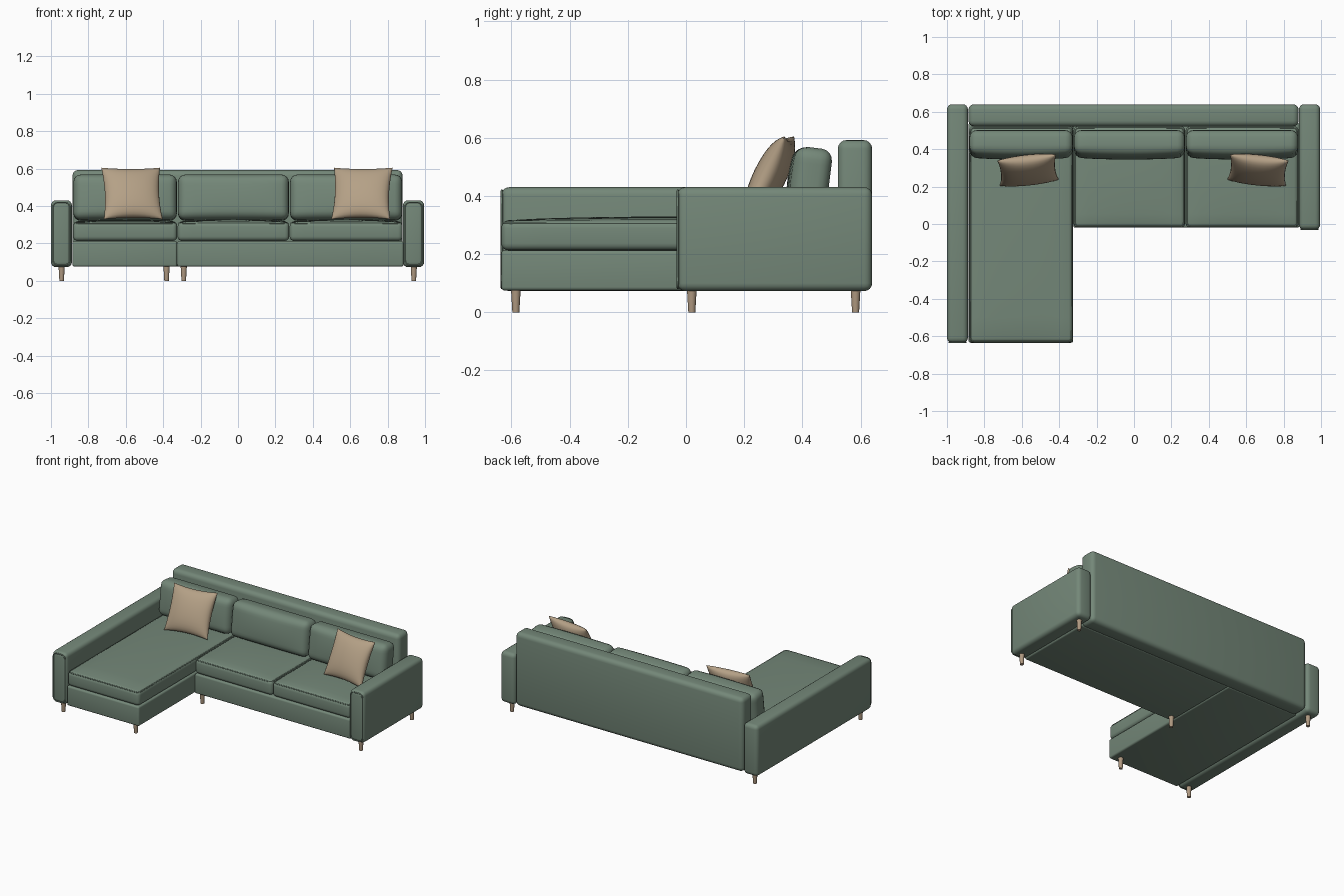
import bpy, bmesh, math
from mathutils import Vector, Matrix

if "Cube" in bpy.data.objects:
    bpy.data.objects.remove(bpy.data.objects["Cube"])


def material(name, rgb):
    m = bpy.data.materials.new(name)
    m.diffuse_color = (*rgb, 1)
    m.use_nodes = True
    m.node_tree.nodes["Principled BSDF"].inputs["Base Color"].default_value = m.diffuse_color
    return m


GREEN = material("sage fabric", (0.175, 0.245, 0.19))
TAN = material("tan fabric", (0.46, 0.355, 0.24))
WOOD = material("light wood", (0.43, 0.32, 0.22))


def finish(bm, name, mat, angle=40):
    bmesh.ops.recalc_face_normals(bm, faces=bm.faces)
    me = bpy.data.meshes.new(name)
    bm.to_mesh(me)
    bm.free()
    me.materials.append(mat)
    ob = bpy.data.objects.new(name, me)
    bpy.context.collection.objects.link(ob)
    bpy.ops.object.select_all(action='DESELECT')
    ob.select_set(True)
    bpy.context.view_layer.objects.active = ob
    bpy.ops.object.shade_smooth_by_angle(angle=math.radians(angle))
    return ob


def rounded_box(name, x, y, z, r, crown=0, axis=2, side=1, tilt=0):
    """Box with rounded edges; crown puffs out the face on the given axis and side."""
    lo, hi = Vector((x[0], y[0], z[0])), Vector((x[1], y[1], z[1]))
    half, centre = (hi - lo) / 2, (hi + lo) / 2
    bm = bmesh.new()
    bmesh.ops.create_cube(bm, size=2)
    bmesh.ops.scale(bm, vec=half, verts=bm.verts)
    bmesh.ops.bevel(bm, geom=bm.edges[:], offset=r, segments=4, profile=0.5, affect='EDGES')
    if crown:
        across = [a for a in range(3) if a != axis]
        for a in across:
            for i in range(-4, 5):
                n = Vector((0, 0, 0))
                n[a] = 1
                bmesh.ops.bisect_plane(bm, geom=bm.verts[:] + bm.edges[:] + bm.faces[:],
                                       plane_co=n * (half[a] - r) * i / 5, plane_no=n)
        for v in bm.verts:
            if v.co[axis] * side > 0:
                f = 1
                for a in across:
                    f *= max(0, 1 - (v.co[a] / half[a]) ** 2) ** 0.6
                v.co[axis] += side * crown * f
    bm.transform(Matrix.Translation(centre) @ Matrix.Rotation(tilt, 4, 'X'))
    return finish(bm, name, GREEN)


def piping(name, centre, w, h, corner, r, plane):
    """Thin closed cord around a rounded rectangle, lying in plane 'XY' or 'XZ'."""
    cu = bpy.data.curves.new(name, 'CURVE')
    cu.dimensions = '3D'
    cu.bevel_depth, cu.bevel_resolution = r, 1
    pts = []
    for k, (sx, sy) in enumerate([(1, 1), (-1, 1), (-1, -1), (1, -1)]):
        for j in range(5):
            a = math.pi / 2 * (k + j / 4)
            u = sx * (w / 2 - corner) + corner * math.cos(a)
            v = sy * (h / 2 - corner) + corner * math.sin(a)
            pts.append((u, v, 0) if plane == 'XY' else (u, 0, v))
    sp = cu.splines.new('POLY')
    sp.points.add(len(pts) - 1)
    for p, co in zip(sp.points, pts):
        p.co = (*co, 1)
    sp.use_cyclic_u = True
    cu.materials.append(GREEN)
    ob = bpy.data.objects.new(name, cu)
    ob.location = centre
    bpy.context.collection.objects.link(ob)


# frame: plinths and back rest
rounded_box("chaise_base", (-0.885, -0.325), (-0.635, 0.54), (0.075, 0.213), 0.012)
rounded_box("main_base", (-0.325, 0.885), (-0.02, 0.54), (0.075, 0.213), 0.012)
rounded_box("back_rest", (-0.885, 0.88), (0.522, 0.64), (0.075, 0.592), 0.03)

# arms with a cord around each front face
for name, x0, x1, front in (("left_arm", -1, -0.888, -0.635), ("right_arm", 0.882, 0.995, -0.03)):
    rounded_box(name, (x0, x1), (front, 0.64), (0.073, 0.43), 0.027)
    piping(name + "_piping", ((x0 + x1) / 2, front + 0.002, 0.2515),
           x1 - x0 - 0.022, 0.335, 0.025, 0.004, 'XZ')

# seat and back cushions
for name, x0, x1, front in (("chaise", -0.882, -0.325, -0.635),
                            ("middle", -0.323, 0.274, -0.02),
                            ("right", 0.276, 0.88, -0.02)):
    rounded_box(name + "_seat_cushion", (x0, x1), (front, 0.522), (0.213, 0.313), 0.024, crown=0.016)
    piping(name + "_seat_piping", ((x0 + x1) / 2, (front + 0.522) / 2, 0.307),
           x1 - x0 - 0.016, 0.522 - front - 0.016, 0.02, 0.004, 'XY')
    rounded_box(name + "_back_cushion", (x0 + 0.002, x1 - 0.002), (0.368, 0.492), (0.322, 0.566), 0.04,
                crown=0.02, axis=1, side=-1, tilt=math.radians(-7))


# throw pillows: two puffed sheets joined along a pinched outline
def pillow(name, centre, turn):
    n, half, thick = 16, 0.158, 0.055
    bm = bmesh.new()
    for s in (-1, 1):
        grid = []
        for i in range(n + 1):
            for j in range(n + 1):
                u, v = math.sin((i / n - 0.5) * math.pi), math.sin((j / n - 0.5) * math.pi)
                puff = ((1 - u * u) * (1 - v * v)) ** 0.45
                grid.append(bm.verts.new((half * u * (1 - 0.08 * u * u * (1 - v * v)), s * thick * puff,
                                          half * 0.97 * v * (1 - 0.08 * v * v * (1 - u * u)))))
        for i in range(n):
            for j in range(n):
                a = i * (n + 1) + j
                bm.faces.new([grid[a], grid[a + 1], grid[a + n + 2], grid[a + n + 1]])
    bmesh.ops.remove_doubles(bm, verts=bm.verts, dist=0.0004)
    bm.transform(Matrix.Translation(centre) @ Matrix.Rotation(math.radians(turn), 4, 'Z')
                 @ Matrix.Rotation(math.radians(-26), 4, 'X'))
    finish(bm, name, TAN, 60)


pillow("left_pillow", (-0.567, 0.288, 0.467), 6)
pillow("right_pillow", (0.663, 0.288, 0.467), -6)

# tapered legs
for i, (x, y) in enumerate([(-0.943, -0.585), (-0.382, -0.585), (-0.29, 0.02),
                            (0.94, 0.02), (0.94, 0.583), (-0.943, 0.583)]):
    bm = bmesh.new()
    bmesh.ops.create_cone(bm, cap_ends=True, segments=20, radius1=0.012, radius2=0.017, depth=0.085,
                          matrix=Matrix.Translation((x, y, 0.0425)))
    finish(bm, f"leg_{i + 1}", WOOD)
